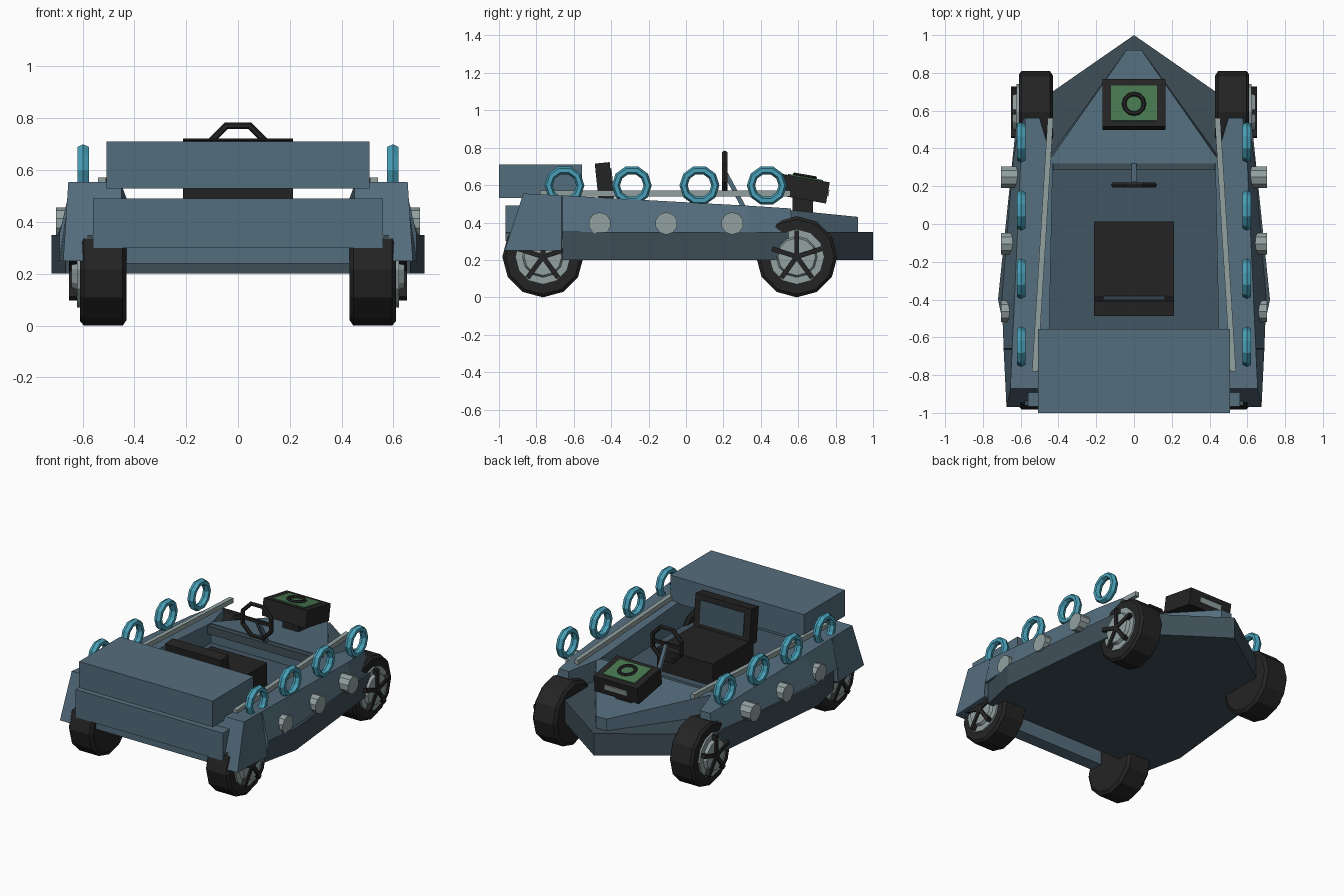
import bpy, bmesh, math
from mathutils import Vector, Matrix

if "Cube" in bpy.data.objects:
    bpy.data.objects.remove(bpy.data.objects["Cube"])


def mat(name, r, g, b):
    m = bpy.data.materials.new(name)
    lin = [(c / 255 / 12.92 if c < 11 else ((c / 255 + 0.055) / 1.055) ** 2.4) for c in (r, g, b)]
    m.diffuse_color = (*lin, 1)
    m.use_nodes = True
    m.node_tree.nodes["Principled BSDF"].inputs["Base Color"].default_value = m.diffuse_color
    return m


BODY = mat("slate blue", 84, 109, 125)
HULL = mat("dark slate", 62, 78, 87)
FLOOR = mat("floor slate", 66, 86, 99)
BLACK = mat("black rubber", 36, 36, 36)
GREY = mat("pale grey", 146, 160, 160)
TEAL = mat("teal", 72, 160, 184)
GREEN = mat("panel green", 72, 120, 80)


def finish(bm, name, material):
    bmesh.ops.recalc_face_normals(bm, faces=bm.faces)
    me = bpy.data.meshes.new(name)
    bm.to_mesh(me)
    bm.free()
    me.materials.append(material)
    ob = bpy.data.objects.new(name, me)
    bpy.context.collection.objects.link(ob)
    return ob


def box(name, lo, hi, material, matrix=None):
    bm = bmesh.new()
    lo, hi = Vector(lo), Vector(hi)
    size = hi - lo
    bmesh.ops.create_cube(bm, size=1, matrix=Matrix.Translation((lo + hi) / 2) @ Matrix.Diagonal((*size, 1)))
    if matrix:
        bm.transform(matrix)
    return finish(bm, name, material)


def loft(name, sections, material, closed=False):
    """Skin equal-length rings of points; cap the ends unless closed."""
    bm = bmesh.new()
    rings = [[bm.verts.new(p) for p in s] for s in sections]
    n = len(rings[0])
    pairs = list(zip(rings, rings[1:])) + ([(rings[-1], rings[0])] if closed else [])
    for a, b in pairs:
        for i in range(n):
            j = (i + 1) % n
            bm.faces.new((a[i], a[j], b[j], b[i]))
    if not closed:
        bm.faces.new(rings[0])
        bm.faces.new(rings[-1])
    return finish(bm, name, material)


def lathe_x(name, profile, centre, material, n=12, sx=1, closed=False, phase=0.0):
    """Revolve (x, radius) points about the x axis."""
    _, cy, cz = centre
    rings = [[(sx * (centre[0] + x), cy + r * math.sin(2 * math.pi * (i + phase) / n),
               cz - r * math.cos(2 * math.pi * (i + phase) / n)) for i in range(n)] for x, r in profile]
    return loft(name, rings, material, closed)


def ring_profile(major, half_w, half_r):
    return [(half_w * math.sin(a), major + half_r * math.cos(a))
            for a in (k * math.pi / 3 for k in range(6))]


def mirror_x(points):
    return points + [(-x, y) for x, y in reversed(points) if x]


# lower hull, a pointed slab
outline = mirror_x([(0, 1.0), (0.62, 0.57), (0.72, -0.4), (0.665, -0.66)])
loft("lower_hull", [[(x, y, z) for x, y in outline] for z in (0.2, 0.35)], HULL)

# cabin floor
box("floor", (-0.46, -0.86, 0.345), (0.46, 0.34, 0.356), FLOOR)

# nose deck
nose = mirror_x([(0.04, 0.92), (0.46, 0.32)])
loft("nose_deck", [[(x * 1.03, y, 0.345) for x, y in nose],
                   [(x, y, 0.43 + (0.92 - y) * 0.1) for x, y in nose]], BODY)
box("dash_edge", (-0.43, 0.285, 0.43), (0.43, 0.322, 0.485), HULL)

# tail wall, tail panel and upper storage block
box("tail_wall", (-0.46, -0.93, 0.24), (0.46, -0.84, 0.47), BODY)
box("tail_panel", (-0.56, -0.965, 0.30), (0.56, -0.87, 0.49), BODY)
box("tail_ledge", (-0.58, -0.962, 0.34), (0.58, -0.9, 0.35), HULL)
box("storage_block", (-0.508, -1.0, 0.53), (0.508, -0.555, 0.71), BODY)

for sx, side in ((1, "right"), (-1, "left")):
    # side wall: y at bottom, y at top, inner x, outer x bottom, outer x top, z bottom, z top
    stations = [(-0.97, -0.87, 0.45, 0.675, 0.655, 0.25, 0.555),
                (-0.665, -0.665, 0.45, 0.69, 0.645, 0.25, 0.545),
                (-0.66, -0.66, 0.45, 0.69, 0.645, 0.35, 0.545),
                (-0.4, -0.4, 0.445, 0.70, 0.633, 0.35, 0.53),
                (0.33, 0.33, 0.43, 0.64, 0.60, 0.35, 0.49),
                (0.57, 0.56, 0.50, 0.60, 0.575, 0.35, 0.475)]
    loft(side + "_side_wall", [[(sx * xi, yb, zb), (sx * xb, yb, zb), (sx * xt, yt, zt), (sx * xi, yt, zt)]
                               for yb, yt, xi, xb, xt, zb, zt in stations], BODY)

    # hand rail
    loft(side + "_rail", [[(sx * (x + dx), y, z) for dx, z in
                           ((-0.015, 0.54), (0.015, 0.54), (0.015, 0.572), (-0.015, 0.572))]
                          for x, y in ((0.525, -0.78), (0.442, 0.56))], GREY)

    # upright rings along the wall
    for i, y in enumerate((-0.65, -0.29, 0.072, 0.432)):
        lathe_x(f"{side}_ring_{i}", ring_profile(0.085, 0.026, 0.022), (0.598, y, 0.598),
                TEAL, 10, sx, True, 0.5)

    # round side studs
    for i, y in enumerate((-0.462, -0.105, 0.248)):
        lathe_x(f"{side}_stud_{i}", [(-0.06, 0.06), (0.045, 0.06), (0.045, 0.06)][:2],
                (0.658, y, 0.395), GREY, 10, sx)

    # wheels: tyre, stepped rim, five spokes
    for end, y in (("nose", 0.592), ("tail", -0.765)):
        c = (0, y, 0.217)
        tag = f"{side}_{end}_"
        lathe_x(tag + "tyre", [(0.43, 0.195), (0.445, 0.217), (0.595, 0.217), (0.61, 0.2)], c, BLACK, 12, sx)
        lathe_x(tag + "rim", [(0.60, 0.148), (0.622, 0.148), (0.622, 0.11), (0.642, 0.10)], c, GREY, 12, sx)
        for k in range(5):
            turn = (Matrix.Translation(c) @ Matrix.Rotation(k * 2 * math.pi / 5, 4, 'X'))
            xs = sorted((sx * 0.615, sx * 0.652))
            box(f"{tag}spoke_{k}", (xs[0], -0.013, 0), (xs[1], 0.013, 0.14), BLACK, turn)

# seat
box("seat_cushion", (-0.213, -0.43, 0.35), (0.213, 0.012, 0.508), BLACK)
lean = Matrix.Translation((0, -0.425, 0.50)) @ Matrix.Rotation(math.radians(6), 4, 'X')
box("seat_back", (-0.213, -0.04, -0.02), (0.213, 0.04, 0.22), BLACK, lean)
box("seat_back_pad", (-0.165, 0.036, 0.03), (0.165, 0.046, 0.185), FLOOR, lean)

# steering wheel and column
wheel = lathe_x("steering_wheel", ring_profile(0.117, 0.016, 0.014), (0, 0, 0), BLACK, 8, 1, True, 0.5)
wheel.matrix_world = Matrix.Translation((0, 0.207, 0.663)) @ Matrix.Rotation(math.pi / 2, 4, 'Z')
box("steering_crossbar", (-0.11, 0.2, 0.652), (0.11, 0.214, 0.674), BLACK)
loft("steering_column", [[(dx, y + dy, z) for dx, dy in
                          ((-0.012, -0.014), (0.012, -0.014), (0.012, 0.014), (-0.012, 0.014))]
                         for y, z in ((0.21, 0.665), (0.32, 0.46))], BODY)

# tilted instrument box on the nose
tilt = Matrix.Translation((0, 0.632, 0.578)) @ Matrix.Rotation(math.radians(-10), 4, 'X')
box("instrument_box", (-0.167, -0.128, -0.055), (0.167, 0.128, 0.06), BLACK, tilt)
box("instrument_face", (-0.122, -0.098, 0.058), (0.122, 0.09, 0.066), GREEN, tilt)
box("instrument_slot", (-0.085, 0.127, -0.015), (0.085, 0.134, 0.02), GREY, tilt)
dial = lathe_x("instrument_dial", ring_profile(0.053, 0.01, 0.012), (0, 0, 0), BLACK, 12, 1, True)
dial.matrix_world = tilt @ Matrix.Translation((0, -0.008, 0.07)) @ Matrix.Rotation(math.pi / 2, 4, 'Y')
box("instrument_stand", (-0.06, 0.57, 0.44), (0.06, 0.68, 0.545), BLACK)
